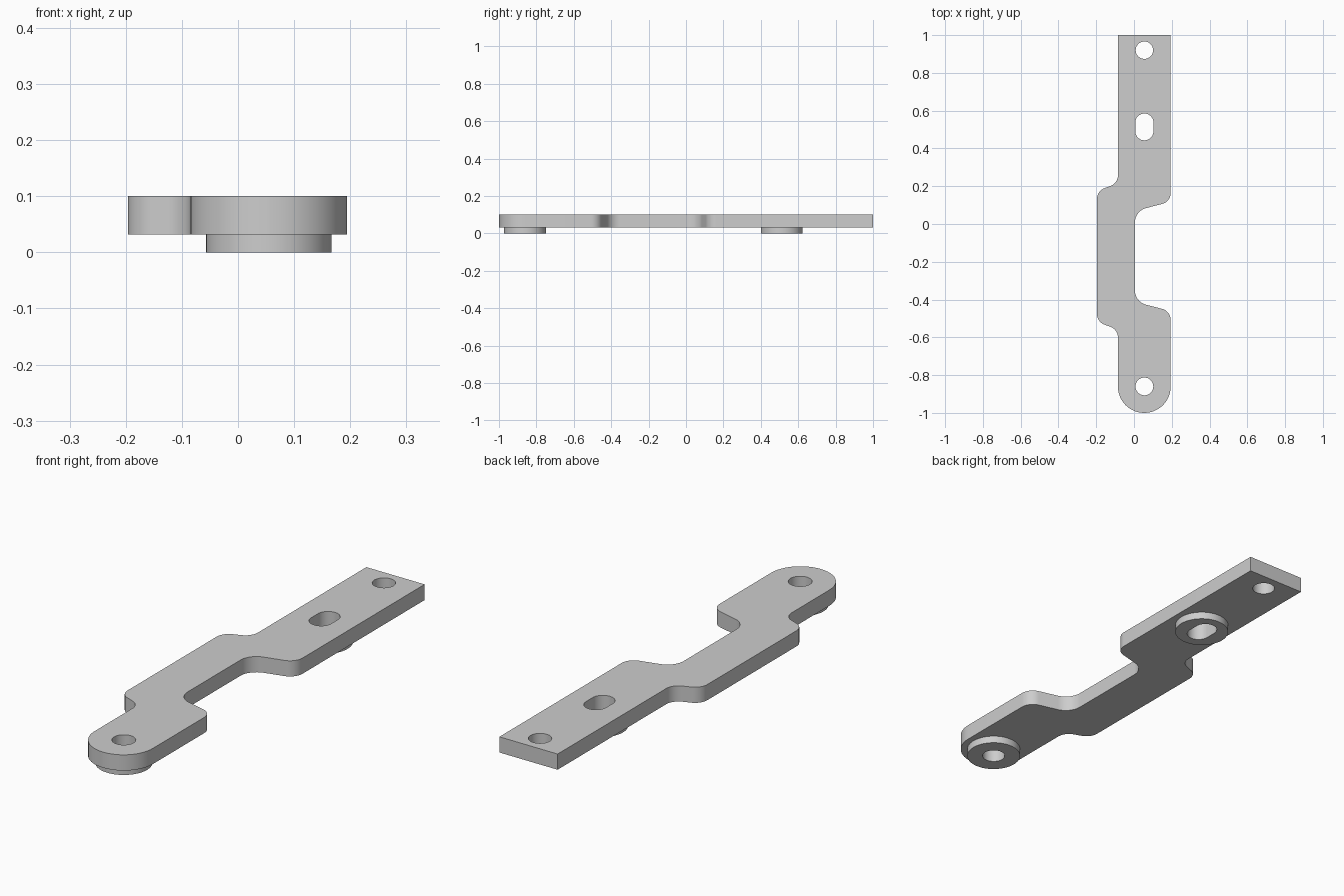
import bpy
import bmesh
import math
from mathutils import Vector

if "Cube" in bpy.data.objects:
    bpy.data.objects.remove(bpy.data.objects["Cube"], do_unlink=True)

GREY = (0.61, 0.61, 0.61, 1.0)
metal = bpy.data.materials.new("grey_metal")
metal.use_nodes = True
metal.diffuse_color = GREY
metal.node_tree.nodes["Principled BSDF"].inputs["Base Color"].default_value = GREY


def fillet(corners, steps=12):
    """Round each (x, y, radius) corner of a closed outline."""
    points = []
    for i, (x, y, radius) in enumerate(corners):
        p = Vector((x, y))
        if radius == 0:
            points.append(p)
            continue
        u = (Vector(corners[i - 1][:2]) - p).normalized()
        v = (Vector(corners[(i + 1) % len(corners)][:2]) - p).normalized()
        half = math.acos(u.dot(v)) / 2
        reach = radius / math.tan(half)
        centre = p + (u + v).normalized() * radius / math.sin(half)
        a, b = p + u * reach - centre, p + v * reach - centre
        start = math.atan2(a.y, a.x)
        sweep = math.atan2(a.x * b.y - a.y * b.x, a.dot(b))
        for k in range(steps + 1):
            t = start + sweep * k / steps
            points.append(centre + radius * Vector((math.cos(t), math.sin(t))))
    return points


def ring(x, y, radius, stretch=0.0, sides=64):
    """Circle, or a slot when stretched along y."""
    points = []
    for k in range(sides):
        a = 2 * math.pi * (k + 0.5) / sides
        shift = math.copysign(stretch, math.sin(a))
        points.append(Vector((x + radius * math.cos(a), y + radius * math.sin(a) + shift)))
    return points


def slab(name, loops, bottom, top):
    """Extrude an outline with holes into a solid."""
    curve = bpy.data.curves.new(name + "_profile", "CURVE")
    curve.dimensions = "2D"
    curve.fill_mode = "BOTH"
    curve.extrude = (top - bottom) / 2
    for loop in loops:
        spline = curve.splines.new("POLY")
        spline.points.add(len(loop) - 1)
        for point, co in zip(spline.points, loop):
            point.co = (co.x, co.y, 0, 1)
        spline.use_cyclic_u = True
    helper = bpy.data.objects.new(name + "_profile", curve)
    bpy.context.collection.objects.link(helper)
    bpy.context.view_layer.update()
    graph = bpy.context.evaluated_depsgraph_get()
    mesh = bpy.data.meshes.new_from_object(helper.evaluated_get(graph))
    bpy.data.objects.remove(helper, do_unlink=True)
    bpy.data.curves.remove(curve)

    bm = bmesh.new()
    bm.from_mesh(mesh)
    bmesh.ops.remove_doubles(bm, verts=bm.verts, dist=0.0001)
    bmesh.ops.translate(bm, verts=bm.verts, vec=(0, 0, (top + bottom) / 2))
    bmesh.ops.recalc_face_normals(bm, faces=bm.faces)
    bm.to_mesh(mesh)
    bm.free()
    mesh.name = name
    mesh.materials.clear()
    mesh.materials.append(metal)
    obj = bpy.data.objects.new(name, mesh)
    bpy.context.collection.objects.link(obj)
    bpy.ops.object.select_all(action="DESELECT")
    obj.select_set(True)
    bpy.context.view_layer.objects.active = obj
    bpy.ops.object.shade_smooth_by_angle(angle=math.radians(30))


# Offset neck: its bends mirror about the middle of the neck
LEFT, RIGHT, AXIS = -0.085, 0.194, 0.055
NECK_MIDDLE = -0.1715
outer_bend = [(LEFT, 0.216, 0.06), (-0.196, 0.175, 0.06)]
inner_bend = [(0.005, 0.069, 0.078), (RIGHT, 0.118, 0.06)]


def mirrored(bend):
    return [(x, 2 * NECK_MIDDLE - y, r) for x, y, r in reversed(bend)]


outline = fillet(
    [(LEFT, 1, 0)] + outer_bend + mirrored(outer_bend)
    + [(LEFT, -1, 0.139), (RIGHT, -1, 0.139)]
    + mirrored(inner_bend) + inner_bend + [(RIGHT, 1, 0)])

# Holes and slot
end_hole = ring(AXIS, 0.92, 0.046)
slot = ring(AXIS, 0.514, 0.048, 0.023)
pivot_hole = ring(AXIS, -0.86, 0.047)

# Plate and the two raised pads beneath it
slab("bracket_plate", [outline, end_hole, slot, pivot_hole], 0.032, 0.1)
slab("slot_pad", [ring(AXIS, 0.512, 0.112), slot], 0, 0.032)
slab("pivot_pad", [ring(AXIS, -0.86, 0.112), pivot_hole], 0, 0.032)
